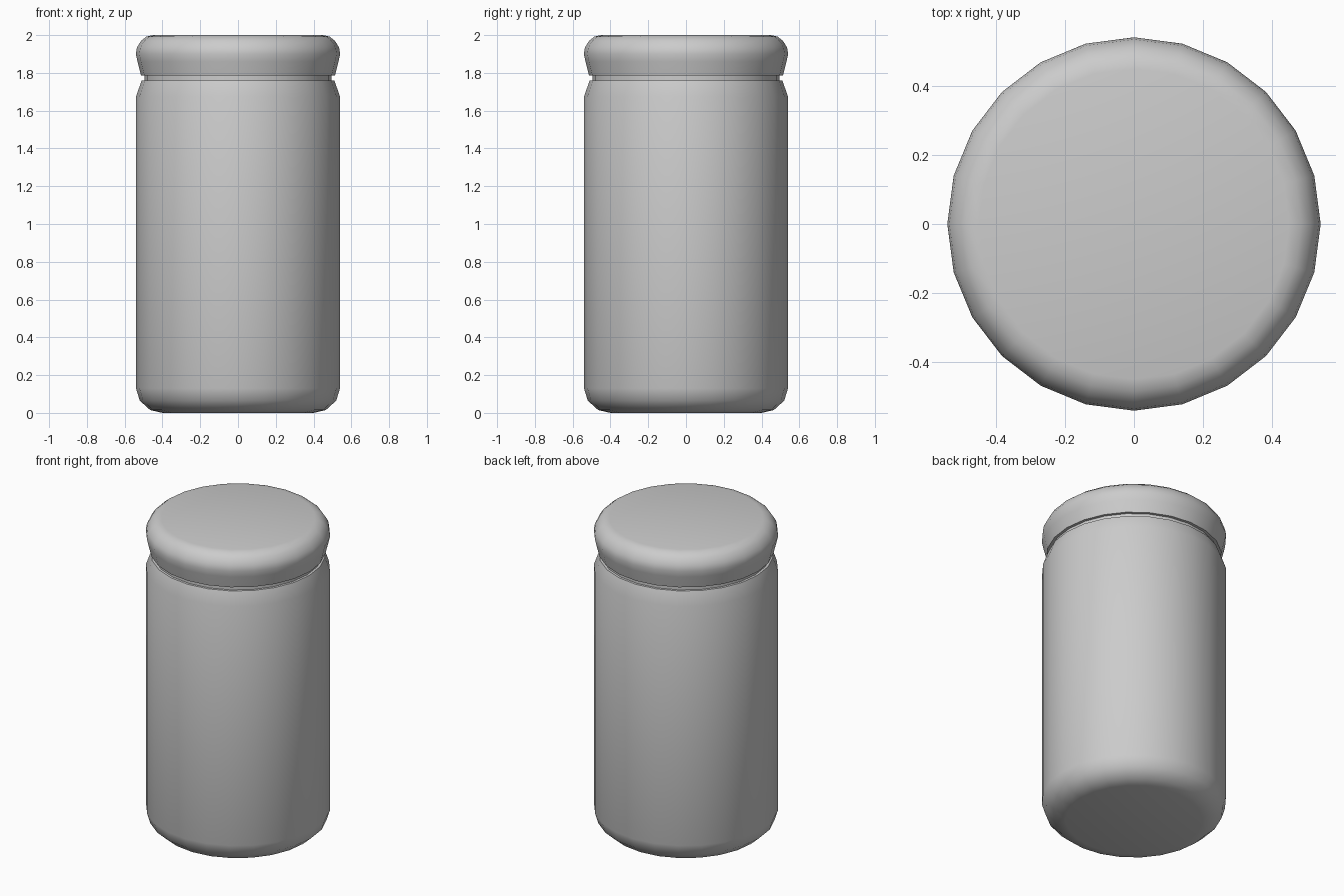
import bpy, bmesh, math

if "Cube" in bpy.data.objects:
    bpy.data.objects.remove(bpy.data.objects["Cube"])

SIDES = 24


def lathe(name, profile):
    """Revolve (radius, height) points around z and cap both ends."""
    bm = bmesh.new()
    rings = []
    for r, z in profile:
        rings.append([bm.verts.new((r * math.cos(math.tau * i / SIDES),
                                    r * math.sin(math.tau * i / SIDES), z))
                      for i in range(SIDES)])
    for low, high in zip(rings, rings[1:]):
        for i in range(SIDES):
            j = (i + 1) % SIDES
            bm.faces.new((low[i], low[j], high[j], high[i]))
    bm.faces.new(rings[0][::-1])
    bm.faces.new(rings[-1])
    mesh = bpy.data.meshes.new(name)
    bm.to_mesh(mesh)
    bm.free()
    obj = bpy.data.objects.new(name, mesh)
    bpy.context.collection.objects.link(obj)
    bpy.ops.object.select_all(action='DESELECT')
    obj.select_set(True)
    bpy.context.view_layer.objects.active = obj
    bpy.ops.object.shade_smooth_by_angle(angle=math.radians(40))
    return obj


# Jar body with rounded base, shoulder and a short recessed neck
lathe("jar_body", [(0.40, 0.0), (0.465, 0.015), (0.52, 0.065), (0.54, 0.13),
                   (0.54, 1.675), (0.51, 1.76), (0.495, 1.76), (0.495, 1.785)])

# Lid flaring upward to a rounded top edge
lathe("lid", [(0.513, 1.785), (0.532, 1.86), (0.541, 1.90), (0.535, 1.935),
              (0.513, 1.97), (0.485, 1.992), (0.45, 2.0)])
